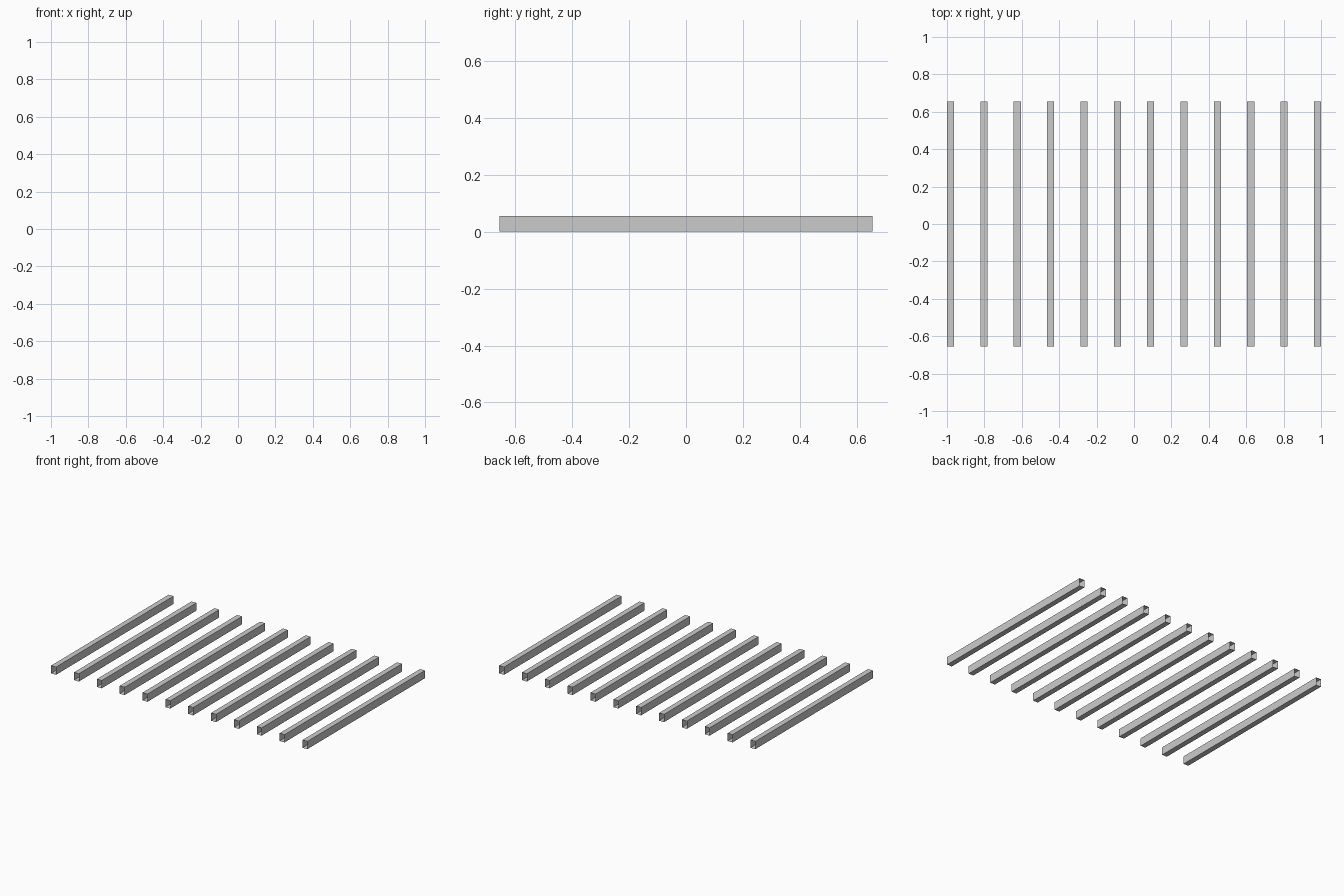
import bpy

if "Cube" in bpy.data.objects:
    bpy.data.objects.remove(bpy.data.objects["Cube"])

COUNT, WIDTH, HEIGHT, LENGTH = 12, 0.038, 0.055, 1.31
SPACING = (2.0 - WIDTH) / (COUNT - 1)


def open_tube(name, x):
    """Thin rectangular sleeve along y, open at both ends."""
    w, l = WIDTH / 2, LENGTH / 2
    profile = [(-w, 0), (w, 0), (w, HEIGHT), (-w, HEIGHT)]
    verts = [(px, y, pz) for y in (-l, l) for px, pz in profile]
    faces = [(i, (i + 1) % 4, (i + 1) % 4 + 4, i + 4) for i in range(4)]
    # outward winding
    faces = [f[::-1] for f in faces]
    mesh = bpy.data.meshes.new(name)
    mesh.from_pydata(verts, [], faces)
    obj = bpy.data.objects.new(name, mesh)
    obj.location.x = x
    bpy.context.collection.objects.link(obj)


# Row of evenly spaced slats
for i in range(COUNT):
    open_tube(f"slat_{i + 1}", -1 + WIDTH / 2 + i * SPACING)
